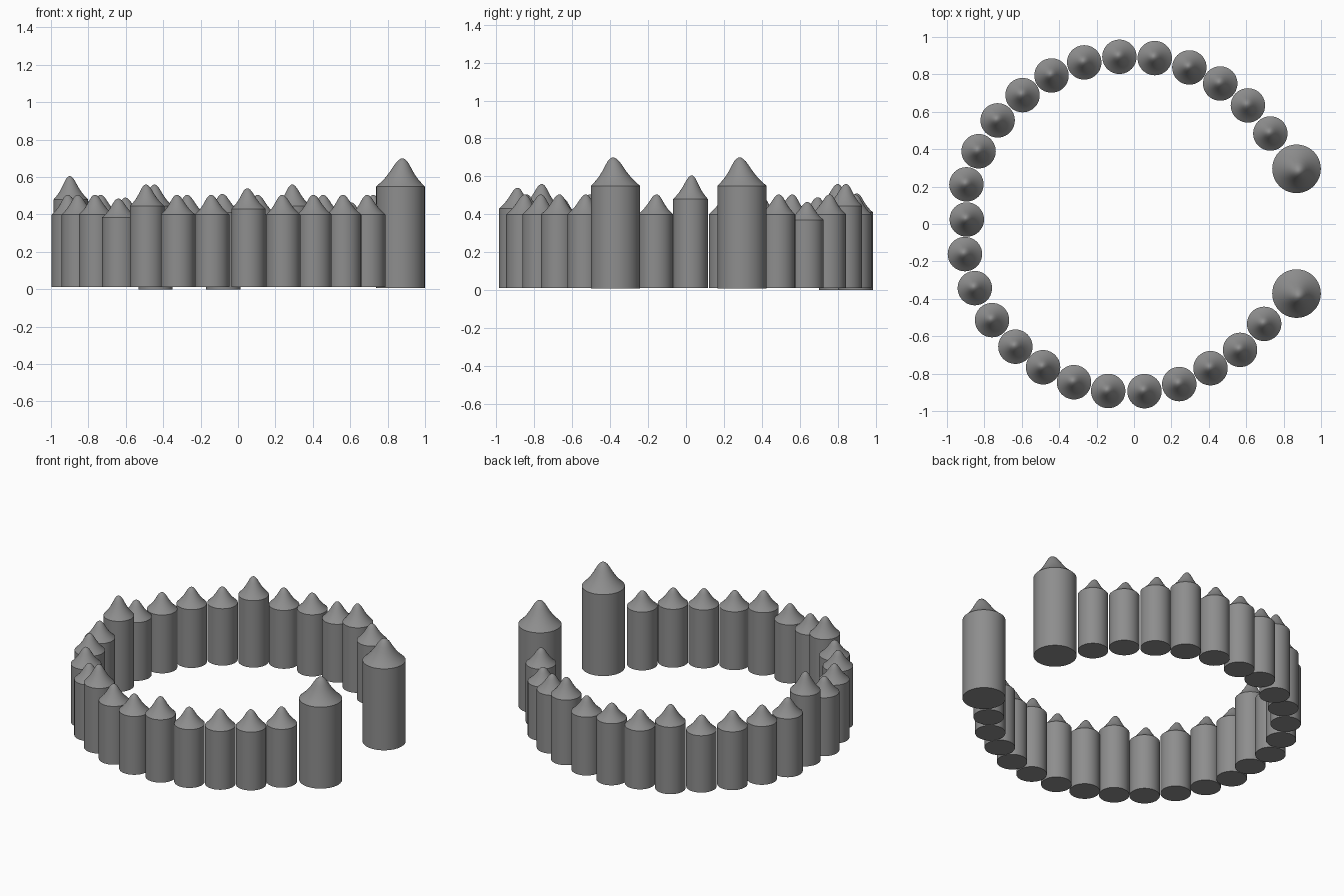
import bpy, bmesh, math

if "Cube" in bpy.data.objects:
    bpy.data.objects.remove(bpy.data.objects["Cube"])

SIDES = 40
# tip outline: (fraction of radius, fraction of tip height)
TIP = [(1, 0), (0.84, 0.13), (0.66, 0.30), (0.48, 0.52), (0.35, 0.71),
       (0.24, 0.86), (0.14, 0.95), (0.06, 0.99)]

# dark grey
dark = bpy.data.materials.new("dark_grey")
dark.diffuse_color = (0.27, 0.27, 0.27, 1)
dark.use_nodes = True
dark.node_tree.nodes["Principled BSDF"].inputs["Base Color"].default_value = dark.diffuse_color


def post(name, x, y, r, base, shoulder, top, lean):
    """Round log with a bell-shaped sharpened tip that leans slightly."""
    bm = bmesh.new()
    outline = [(r, base, 0)]
    outline += [(r * f, shoulder + (top - shoulder) * t, t) for f, t in TIP]
    rings = []
    for rad, z, t in outline:
        rings.append([bm.verts.new((
            rad * math.cos(i * math.tau / SIDES) + lean[0] * t,
            rad * math.sin(i * math.tau / SIDES) + lean[1] * t, z))
            for i in range(SIDES)])
    for a, b in zip(rings, rings[1:]):
        for i in range(SIDES):
            j = (i + 1) % SIDES
            bm.faces.new((a[i], a[j], b[j], b[i]))
    bm.faces.new(rings[0][::-1])
    apex = bm.verts.new((lean[0], lean[1], top))
    for i in range(SIDES):
        bm.faces.new((rings[-1][i], rings[-1][(i + 1) % SIDES], apex))
    mesh = bpy.data.meshes.new(name)
    bm.to_mesh(mesh)
    bm.free()
    mesh.materials.append(dark)
    ob = bpy.data.objects.new(name, mesh)
    bpy.context.collection.objects.link(ob)
    ob.location = (x, y, 0)
    bpy.ops.object.select_all(action='DESELECT')
    ob.select_set(True)
    bpy.context.view_layer.objects.active = ob
    bpy.ops.object.shade_smooth_by_angle(angle=math.radians(35))


# two thick gate posts either side of the opening
for label, y in (("back", 0.295), ("front", -0.372)):
    post("gate_post_" + label, 0.869, y, 0.130, 0.008, 0.55, 0.70, (0.01, -0.012))

# ring of palisade posts, counter-clockwise from the back gate post
RING = [(0.725, 0.49), (0.605, 0.64), (0.457, 0.757), (0.292, 0.843),
        (0.107, 0.893), (-0.082, 0.90), (-0.27, 0.87), (-0.445, 0.80),
        (-0.60, 0.695), (-0.733, 0.56), (-0.835, 0.395), (-0.90, 0.218),
        (-0.898, 0.03), (-0.908, -0.155), (-0.855, -0.337), (-0.763, -0.508),
        (-0.638, -0.65), (-0.49, -0.76), (-0.325, -0.84), (-0.142, -0.887),
        (0.052, -0.888), (0.238, -0.85), (0.405, -0.765), (0.563, -0.667),
        (0.692, -0.528)]
# posts that differ from the usual (shoulder, top)
HEIGHTS = {1: (0.37, 0.465), 3: (0.445, 0.56), 5: (0.41, 0.51), 7: (0.445, 0.56),
           8: (0.39, 0.49), 12: (0.48, 0.605), 16: (0.385, 0.485),
           17: (0.445, 0.56), 20: (0.43, 0.54)}
LOW = (5, 7)  # posts sunk slightly lower than the rest
for n, (x, y) in enumerate(RING):
    shoulder, top = HEIGHTS.get(n, (0.40, 0.505))
    post(f"palisade_post_{n + 1}", x + 0.004, y - 0.006, 0.092,
         0.0 if n in LOW else 0.012, shoulder, top, (-0.006, 0.006))
